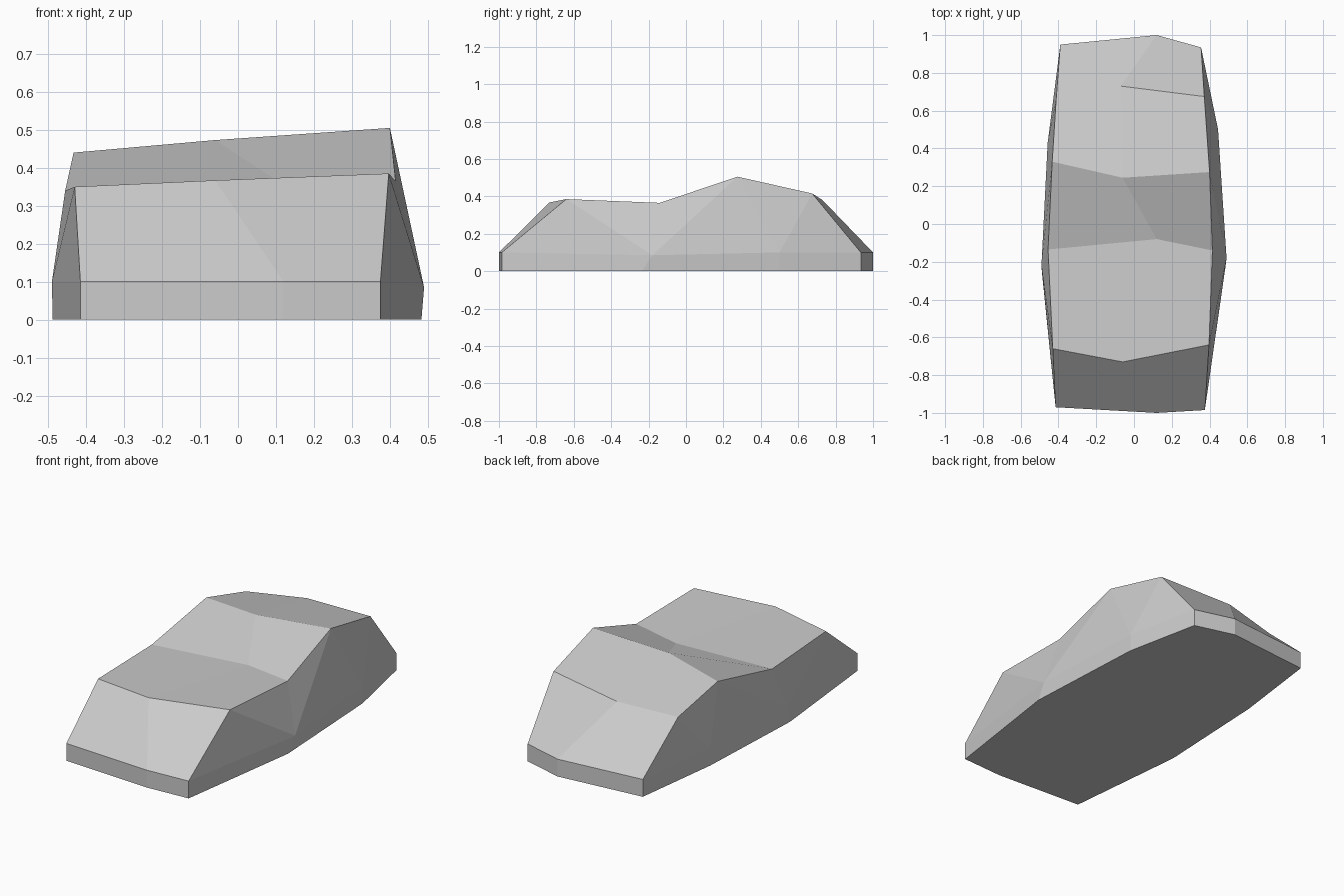
import bpy
import bmesh

default_cube = bpy.data.objects.get("Cube")
if default_cube:
    bpy.data.objects.remove(default_cube, do_unlink=True)

# One plain grey for the whole shell
grey = bpy.data.materials.new("plain grey")
grey.use_nodes = True
grey.diffuse_color = (0.6, 0.6, 0.6, 1)
grey.node_tree.nodes["Principled BSDF"].inputs["Base Color"].default_value = grey.diffuse_color

bm = bmesh.new()


def row(*points):
    """Add a row of vertices, listed from -x to +x."""
    return [bm.verts.new(point) for point in points]


def bridge(first, second):
    """Join two rows of equal length with quads."""
    for i in range(len(first) - 1):
        bm.faces.new((first[i], first[i + 1], second[i + 1], second[i]))


def side_skin(upper, lower):
    """Triangulate one flank: the upper edge has four points, the rim four."""
    nose, cowl, roof, tail = upper
    front, mid_front, mid_rear, rear = lower
    for triangle in (
        (front, nose, mid_front),
        (nose, cowl, mid_front),
        (cowl, roof, mid_front),
        (roof, mid_rear, mid_front),
        (roof, tail, mid_rear),
        (tail, rear, mid_rear),
    ):
        bm.faces.new(triangle)


# Cross rows from front to back
front_rim = row((-0.415, -0.97, 0.1), (0.12, -1, 0.1), (0.375, -0.985, 0.1))
nose = row((-0.43, -0.66, 0.35), (-0.06, -0.73, 0.367), (0.397, -0.64, 0.385))
cowl = row((-0.455, -0.135, 0.34), (0.12, -0.08, 0.355), (0.415, -0.14, 0.365))
roof = row((-0.433, 0.33, 0.44), (-0.06, 0.245, 0.473), (0.4, 0.275, 0.505))
tail = row((-0.412, 0.66, 0.355), (-0.07, 0.73, 0.38), (0.372, 0.675, 0.415))
back_rim = row((-0.39, 0.95, 0.1), (0.12, 1, 0.1), (0.355, 0.935, 0.1))

# Upper surface
upper_rows = [front_rim, nose, cowl, roof, tail, back_rim]
for first, second in zip(upper_rows, upper_rows[1:]):
    bridge(first, second)

# Flanks down to the rim
right_rim = row((-0.49, -0.22, 0.1), (-0.457, 0.43, 0.1))
left_rim = row((0.49, -0.18, 0.085), (0.445, 0.5, 0.1))
for column, rim in ((0, right_rim), (-1, left_rim)):
    upper = [r[column] for r in (nose, cowl, roof, tail)]
    side_skin(upper, [front_rim[column], *rim, back_rim[column]])

# Low vertical skirt around the rim, closed by a flat underside
ring = front_rim + left_rim + back_rim[::-1] + right_rim[::-1]
base = [bm.verts.new((v.co.x, v.co.y, 0)) for v in ring]
base[3].co.x, base[3].co.y = 0.483, -0.235
base[-1].co.x, base[-1].co.y = -0.488, -0.25
bridge(ring + ring[:1], base + base[:1])
bm.faces.new(base)

bmesh.ops.recalc_face_normals(bm, faces=bm.faces)
mesh = bpy.data.meshes.new("car_body")
bm.to_mesh(mesh)
bm.free()
mesh.materials.append(grey)
body = bpy.data.objects.new("car_body", mesh)
bpy.context.collection.objects.link(body)
